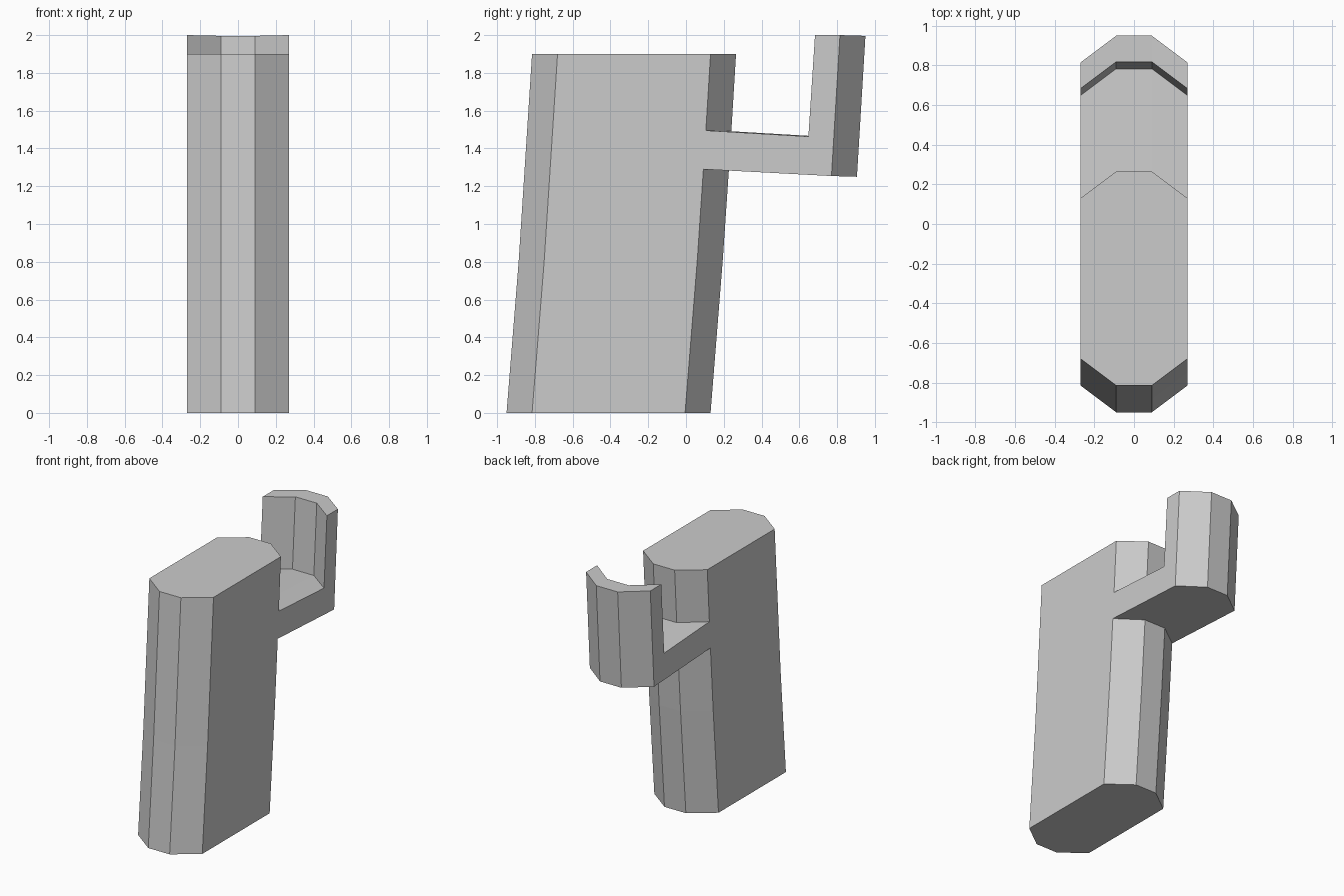
import bpy
import bmesh

if "Cube" in bpy.data.objects:
    bpy.data.objects.remove(bpy.data.objects["Cube"])

# Side profile of the whole body: y, z, and the direction its centre bulges
PROFILE = [
    # leaning front wall
    (-0.815, 0.0, -1), (-0.751, 0.8, -1), (-0.68, 1.9, -1),
    # top and upper back wall
    (0.13, 1.9, 1), (0.105, 1.495, 1),
    # rear arm and upright curved lip
    (0.648, 1.463, 1), (0.683, 2.0, 1), (0.815, 2.0, 1),
    (0.77, 1.254, 1), (0.092, 1.29, 1),
    # lower back wall
    (0.059, 0.8, 1), (-0.005, 0.0, 1),
]
BULGE = 0.135
# Cross-width stations: x and how much of the bulge applies
COLUMNS = [(-0.27, 0), (-0.09, 1), (0.09, 1), (0.27, 0)]


def drop(z):
    """The arm and lip slope down slightly toward the rear."""
    return 0.004 if z not in (0.0, 0.8, 1.9) else 0.0


def build_profile(name, profile, columns):
    bm = bmesh.new()
    rows = [[bm.verts.new((x, y + k * d * BULGE, z - k * drop(z)))
             for y, z, d in profile] for x, k in columns]
    n = len(profile)
    # side caps
    bm.faces.new(rows[0])
    bm.faces.new(rows[-1])
    # faceted skin between stations
    for a, b in zip(rows, rows[1:]):
        for i in range(n):
            j = (i + 1) % n
            bm.faces.new((a[i], a[j], b[j], b[i]))
    bmesh.ops.recalc_face_normals(bm, faces=bm.faces[:])
    mesh = bpy.data.meshes.new(name)
    bm.to_mesh(mesh)
    bm.free()
    obj = bpy.data.objects.new(name, mesh)
    bpy.context.collection.objects.link(obj)
    return obj


build_profile("body_with_rear_arm", PROFILE, COLUMNS)
